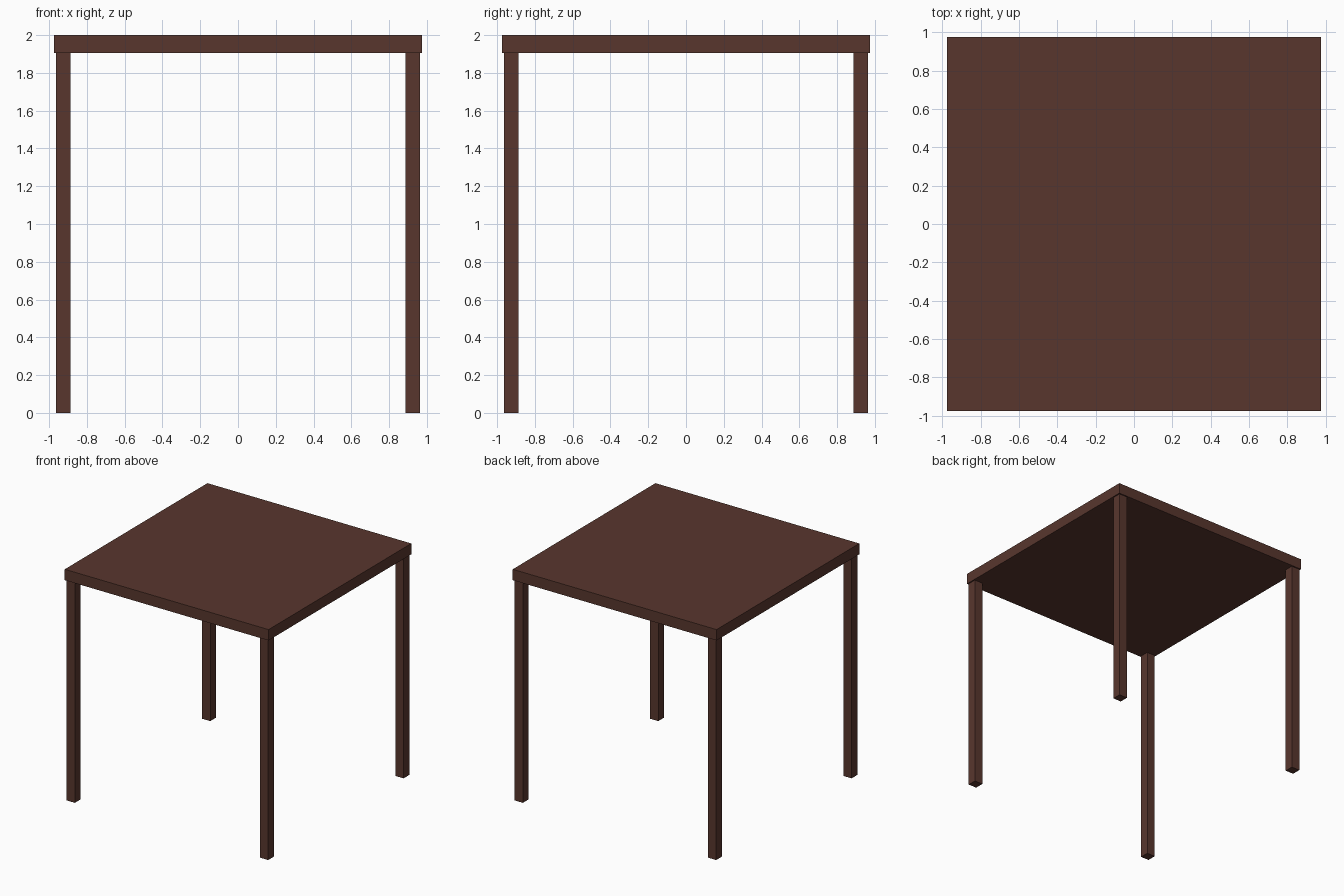
import bpy

if "Cube" in bpy.data.objects:
    bpy.data.objects.remove(bpy.data.objects["Cube"])

# Dark brown wood
wood = bpy.data.materials.new("dark_brown_wood")
wood.diffuse_color = (0.098, 0.037, 0.027, 1.0)
wood.use_nodes = True
wood.node_tree.nodes["Principled BSDF"].inputs["Base Color"].default_value = wood.diffuse_color


def box(name, centre, size):
    bpy.ops.mesh.primitive_cube_add(size=1, location=centre)
    ob = bpy.context.object
    ob.name = name
    ob.scale = size
    bpy.ops.object.transform_apply(location=False, rotation=False, scale=True)
    ob.data.materials.append(wood)
    return ob


TOP_Z, UNDERSIDE = 2.0, 1.906
TOP_WIDTH = 1.95
LEG, LEG_POS = 0.079, 0.925

# Square table top
box("table_top", (0, 0, (TOP_Z + UNDERSIDE) / 2),
    (TOP_WIDTH, TOP_WIDTH, TOP_Z - UNDERSIDE))

# Four square corner legs
for y_name, sy in (("front", -1), ("back", 1)):
    for x_name, sx in (("left", -1), ("right", 1)):
        box(f"{y_name}_{x_name}_leg",
            (sx * LEG_POS, sy * LEG_POS, UNDERSIDE / 2),
            (LEG, LEG, UNDERSIDE))
